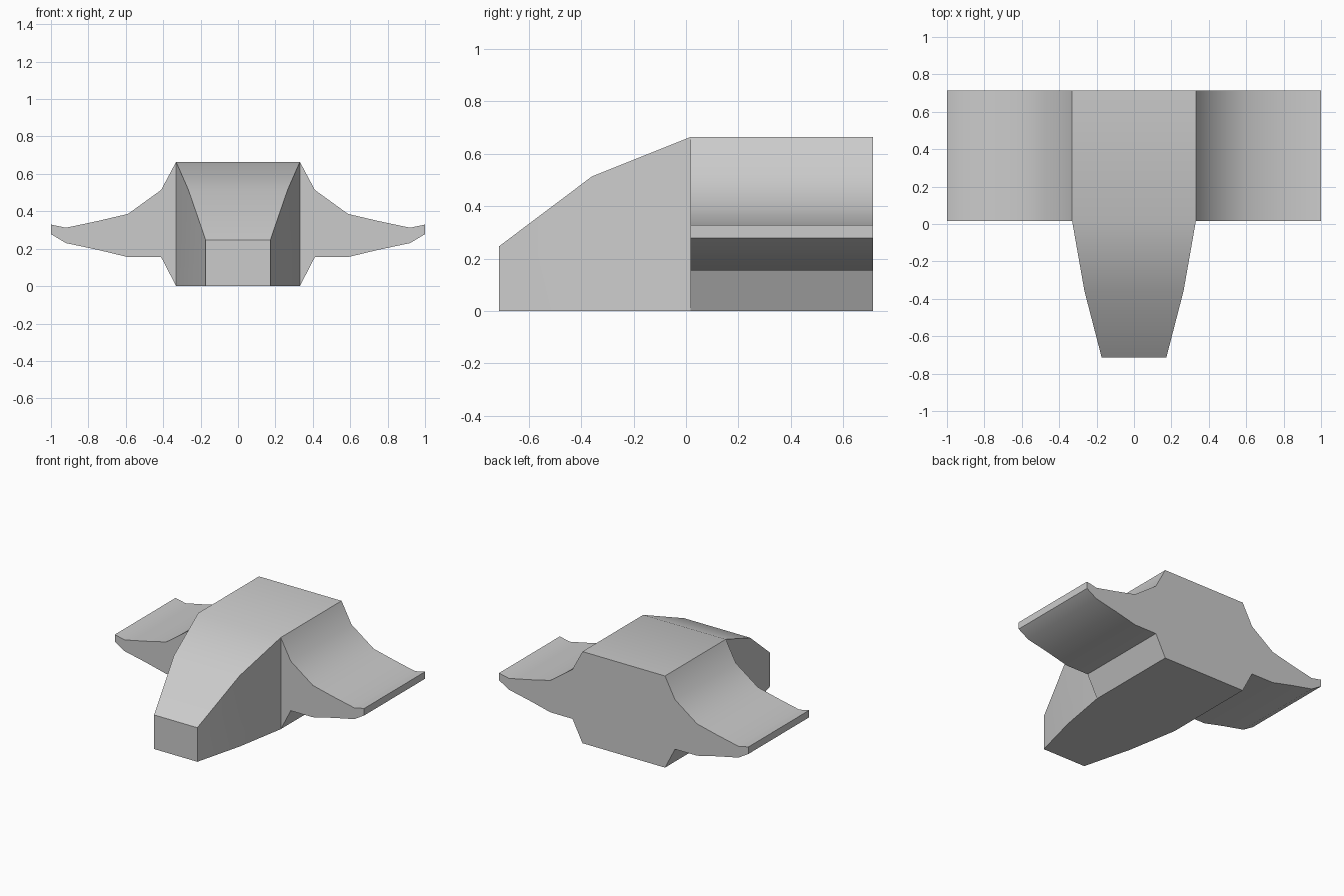
import bpy
import bmesh
from math import radians

if "Cube" in bpy.data.objects:
    bpy.data.objects.remove(bpy.data.objects["Cube"], do_unlink=True)

# Single matt grey
grey = bpy.data.materials.new("plain_grey")
grey.use_nodes = True
colour = (0.6, 0.6, 0.6, 1)
grey.diffuse_color = colour
grey.node_tree.nodes["Principled BSDF"].inputs["Base Color"].default_value = colour

WING_FRONT, BACK = 0.017, 0.713


def finish(bm, name):
    """Turn a bmesh into a smooth-shaded object with sharp creases."""
    bmesh.ops.recalc_face_normals(bm, faces=bm.faces)
    mesh = bpy.data.meshes.new(name)
    bm.to_mesh(mesh)
    bm.free()
    mesh.materials.append(grey)
    mesh.shade_smooth()
    mesh.set_sharp_from_angle(angle=radians(30))
    obj = bpy.data.objects.new(name, mesh)
    bpy.context.collection.objects.link(obj)
    return obj


def build_hull():
    """Loft rectangular sections: y, half width, height."""
    sections = [(-0.713, 0.173, 0.247), (-0.358, 0.265, 0.514),
                (WING_FRONT, 0.331, 0.664), (BACK, 0.331, 0.664)]
    bm = bmesh.new()
    rings = [[bm.verts.new(p) for p in ((-w, y, 0), (w, y, 0), (w, y, h), (-w, y, h))]
             for y, w, h in sections]
    for n, (a, b) in enumerate(zip(rings, rings[1:])):
        # The sides of the last span are open where the wings join
        for i in ((0, 2) if n == len(rings) - 2 else range(4)):
            j = (i + 1) % 4
            bm.faces.new((a[i], a[j], b[j], b[i]))
    bm.faces.new(rings[0])
    bm.faces.new(rings[-1])
    return finish(bm, "hull")


def build_wing(name, side):
    """Extrude the wing profile along y, open at the root."""
    profile = [(0.331, 0.664), (0.411, 0.514), (0.588, 0.386), (0.75, 0.348),
               (0.92, 0.312), (1, 0.329), (1, 0.278), (0.92, 0.23),
               (0.75, 0.194), (0.588, 0.155), (0.411, 0.155), (0.331, 0)]
    bm = bmesh.new()
    front, back = [[bm.verts.new((side * x, y, z)) for x, z in profile]
                   for y in (WING_FRONT, BACK)]
    for i in range(len(profile) - 1):
        bm.faces.new((front[i], front[i + 1], back[i + 1], back[i]))
    bm.faces.new(front)
    bm.faces.new(back)
    return finish(bm, name)


build_hull()
build_wing("left_wing", 1)
build_wing("right_wing", -1)
